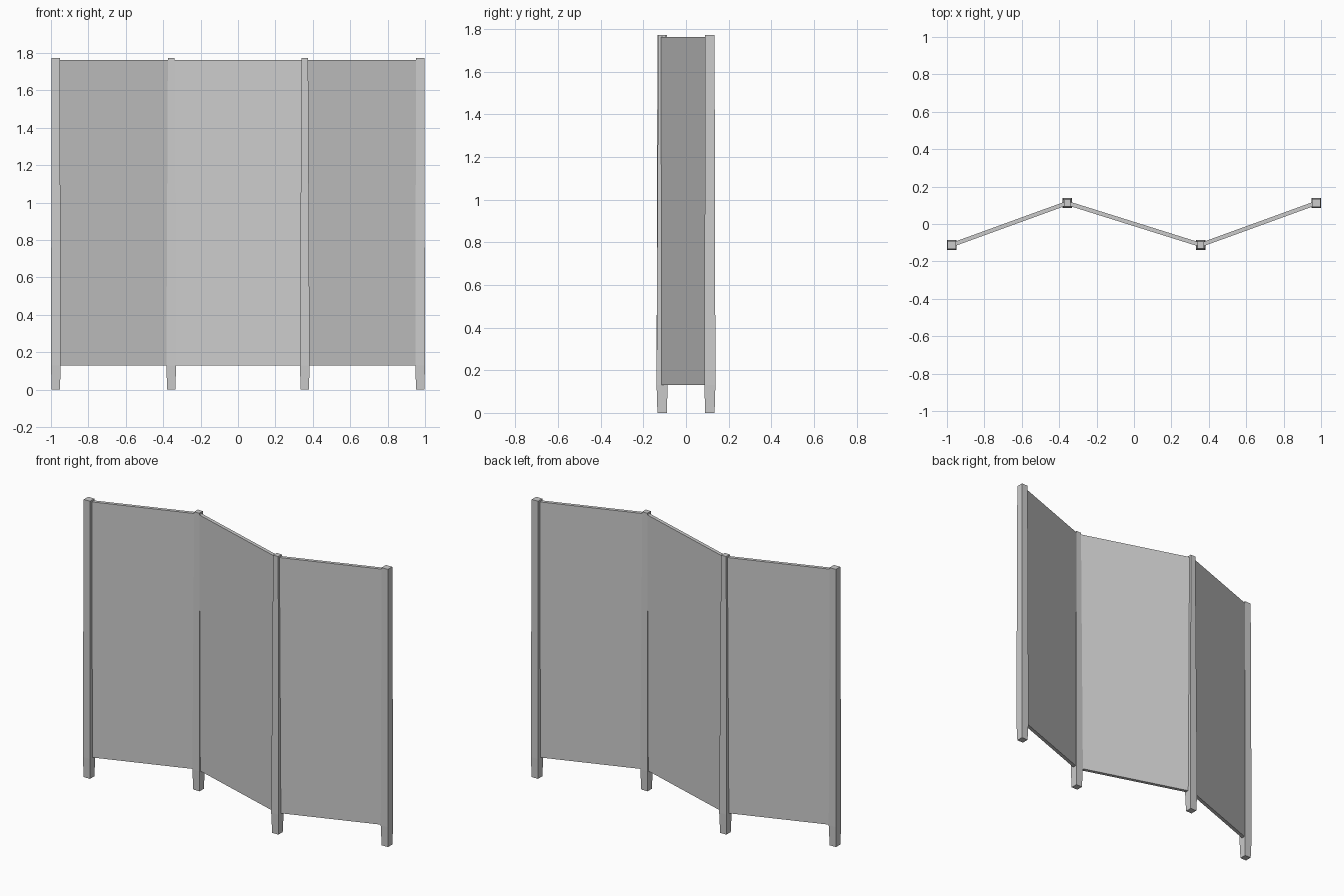
import bpy, math
from mathutils import Vector

if "Cube" in bpy.data.objects:
    bpy.data.objects.remove(bpy.data.objects["Cube"])

END = Vector((0.974, 0.112))     # outer post, right side
MID = Vector((0.357, -0.112))    # hinge post, right side


def mesh_object(name, verts, faces):
    mesh = bpy.data.meshes.new(name)
    mesh.from_pydata(verts, [], faces)
    obj = bpy.data.objects.new(name, mesh)
    bpy.context.collection.objects.link(obj)
    return obj


def post(name, centre, top_width):
    # Square post: narrow foot, widest at the panel's lower edge, tapering upward
    rings = [(0.0, 0.044), (0.13, 0.052), (1.773, top_width)]
    corners = [(-1, -1), (1, -1), (1, 1), (-1, 1)]
    verts = [(centre.x + a * w / 2, centre.y + b * w / 2, z)
             for z, w in rings for a, b in corners]
    faces = [(3, 2, 1, 0), (8, 9, 10, 11)]
    for r in (0, 4):
        for i in range(4):
            j = (i + 1) % 4
            faces.append((r + i, r + j, r + 4 + j, r + 4 + i))
    mesh_object(name, verts, faces)


def panel(name, a, b, thickness=0.022, z0=0.13, z1=1.762):
    # Thin upright board running between two post centres
    d = b - a
    n = Vector((-d.y, d.x)).normalized() * thickness / 2
    base = [a - n, b - n, b + n, a + n]
    verts = [(p.x, p.y, z) for z in (z0, z1) for p in base]
    faces = [(3, 2, 1, 0), (4, 5, 6, 7)]
    faces += [(i, (i + 1) % 4, 4 + (i + 1) % 4, 4 + i) for i in range(4)]
    mesh_object(name, verts, faces)


# The screen is the same after a half turn about z
for side, s in (("right", 1), ("left", -1)):
    post("outer_post_" + side, END * s, 0.044)
    post("hinge_post_" + side, MID * s, 0.036)
    panel("side_panel_" + side, MID * s, END * s)
panel("centre_panel", -MID, MID)
